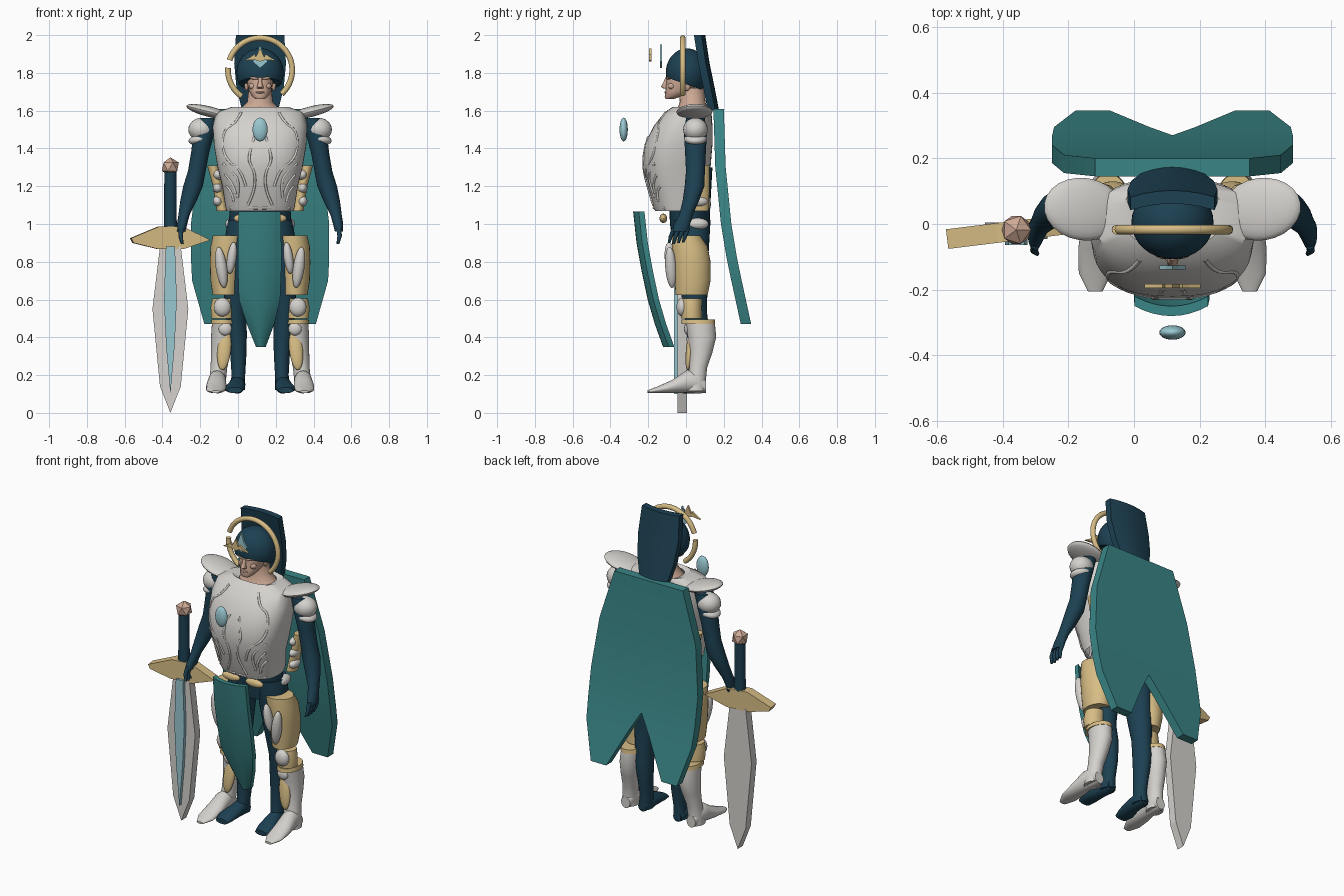
import bpy, bmesh, math
from mathutils import Matrix, Vector

if "Cube" in bpy.data.objects:
    bpy.data.objects.remove(bpy.data.objects["Cube"])

C = 0.117   # the figure stands off-centre because the sword is at its side
SX = -0.358  # sword centre


def mat(name, r, g, b):
    m = bpy.data.materials.new(name)
    m.diffuse_color = (r, g, b, 1)
    m.use_nodes = True
    m.node_tree.nodes["Principled BSDF"].inputs["Base Color"].default_value = m.diffuse_color
    return m


NAVY = mat("navy cloth", 0.012, 0.052, 0.085)
TEAL = mat("teal cloth", 0.042, 0.235, 0.24)
GOLD = mat("pale gold", 0.68, 0.51, 0.235)
PLATE = mat("light grey plate", 0.66, 0.64, 0.61)
SKIN = mat("skin", 0.62, 0.40, 0.30)
GEM = mat("pale blue gem", 0.32, 0.58, 0.64)


def finish(name, bm, m, mirror=False, x=C, smooth=40):
    bmesh.ops.recalc_face_normals(bm, faces=bm.faces)
    me = bpy.data.meshes.new(name)
    bm.to_mesh(me)
    bm.free()
    me.materials.append(m)
    o = bpy.data.objects.new(name, me)
    bpy.context.collection.objects.link(o)
    o.location.x = x
    if mirror:
        o.modifiers.new("mirror", 'MIRROR')
    if smooth:
        bpy.ops.object.select_all(action='DESELECT')
        o.select_set(True)
        bpy.context.view_layer.objects.active = o
        bpy.ops.object.shade_smooth_by_angle(angle=math.radians(smooth))
    return o


def spow(v, p):
    return math.copysign(abs(v) ** (2 / p), v)


def loft(name, rings, m, mirror=False, axis='z', n=28, p=2.0, caps=True):
    """Skin through rings (x, y, z, radius_a, radius_b) stacked along z or y."""
    bm = bmesh.new()
    loops = []
    for x, y, z, ra, rb in rings:
        loop = []
        for i in range(n):
            a = math.tau * i / n
            u, v = ra * spow(math.cos(a), p), rb * spow(math.sin(a), p)
            loop.append(bm.verts.new((x + u, y + v, z) if axis == 'z' else (x + u, y, z + v)))
        loops.append(loop)
    for a, b in zip(loops, loops[1:]):
        for i in range(n):
            j = (i + 1) % n
            bm.faces.new((a[i], a[j], b[j], b[i]))
    if caps:
        bm.faces.new(loops[0])
        bm.faces.new(loops[-1])
    return finish(name, bm, m, mirror)


def ball(name, c, r, m, mirror=False, rot=(0, 0, 0), seg=24):
    bm = bmesh.new()
    bmesh.ops.create_uvsphere(bm, u_segments=seg, v_segments=seg // 2, radius=1)
    M = Matrix.Translation(c)
    for ang, ax in zip(rot, 'XYZ'):
        M = M @ Matrix.Rotation(math.radians(ang), 4, ax)
    bmesh.ops.transform(bm, matrix=M @ Matrix.Diagonal((*r, 1)), verts=bm.verts)
    return finish(name, bm, m, mirror)


def prism(name, outline, y0, y1, m, x=C):
    """Flat x-z outline given real depth."""
    bm = bmesh.new()
    f = bm.faces.new([bm.verts.new((a, y0, b)) for a, b in outline])
    g = bmesh.ops.extrude_face_region(bm, geom=[f])['geom']
    bmesh.ops.translate(bm, vec=(0, y1 - y0, 0), verts=[v for v in g if isinstance(v, bmesh.types.BMVert)])
    return finish(name, bm, m, x=x, smooth=0)


def sheet(name, rows, thick, bow, m, mirror=False, n=6):
    """Cloth slab from rows (z, x_in, x_out, y_front); bow moves the rims back."""
    bm = bmesh.new()
    sides = []
    for back in (0, thick):
        sides.append([[bm.verts.new((a + (b - a) * i / n, y + back + bow * (2 * i / n - 1) ** 2, z))
                       for i in range(n + 1)] for z, a, b, y in rows])
    f, k = sides
    for s in sides:
        for r, q in zip(s, s[1:]):
            for i in range(n):
                bm.faces.new((r[i], r[i + 1], q[i + 1], q[i]))
    for r in (0, -1):
        for i in range(n):
            bm.faces.new((f[r][i], f[r][i + 1], k[r][i + 1], k[r][i]))
    for i in (0, -1):
        for r in range(len(rows) - 1):
            bm.faces.new((f[r][i], f[r + 1][i], k[r + 1][i], k[r][i]))
    return finish(name, bm, m, mirror, smooth=25)


# --- cape, crest panel, tabard ---
sheet("cape_wing", [(1.61, 0, .235, .145), (1.3, 0, .33, .155), (1.0, 0, .366, .185), (.82, 0, .366, .215),
                    (.70, .07, .36, .24), (.47, .19, .295, .29)], .055, 0, TEAL, True)
sheet("crest_panel", [(2.0, -.128, .128, .062), (1.85, -.137, .137, .085), (1.72, -.125, .125, .112),
                      (1.6, -.095, .095, .135)], .04, -.02, NAVY)
sheet("tabard", [(1.065, -.115, .108, -.28), (.9, -.117, .112, -.262), (.75, -.117, .112, -.235),
                 (.6, -.112, .106, -.203), (.47, -.07, .075, -.165), (.35, -.022, .03, -.122)],
      .03, .03, TEAL, n=8)

# --- dark body: hips, legs, feet, arms, hands ---
loft("hips", [(0, .02, z, a, b) for z, a, b in ((.9, .13, .09), (1.0, .165, .105), (1.12, .16, .11), (1.3, .17, .12))], NAVY)
loft("leg", [(.09, .03, 1.02, .08, .10), (.115, .03, .85, .085, .09), (.125, .04, .68, .07, .075),
             (.13, .05, .54, .055, .06), (.122, .065, .42, .052, .06), (.115, .065, .3, .042, .05),
             (.115, .055, .2, .036, .042), (.12, .05, .12, .04, .05)], NAVY, True)
loft("foot", [(.12, .09, .135, .028, .028), (.12, .05, .15, .042, .048), (.125, -.02, .142, .045, .038),
              (.135, -.09, .13, .052, .026), (.135, -.135, .12, .04, .015)], NAVY, True, axis='y')
loft("arm", [(.27, .05, 1.56, .05, .05), (.30, .05, 1.47, .055, .06), (.317, .05, 1.38, .048, .055),
             (.335, .05, 1.28, .047, .05), (.355, .045, 1.2, .052, .052), (.38, .025, 1.12, .043, .043),
             (.402, 0, 1.05, .03, .036), (.413, -.02, 1.0, .027, .042), (.418, -.035, .96, .022, .045)], NAVY, True)
for i, y in enumerate((-.075, -.05, -.025, 0)):
    loft("finger", [(.417, y + .012, .98, .013, .013), (.421, y - .005, .935, .012, .012),
                    (.412, y - .015, .895 + .004 * abs(i - 1), .007, .007)], NAVY, True, n=10)

# --- breastplate ---
TORSO = [(1.07, -.022, .178, .142), (1.1, -.022, .185, .155), (1.2, -.042, .2, .16), (1.3, -.05, .225, .18),
         (1.42, -.04, .245, .18), (1.52, -.015, .25, .155), (1.59, .01, .235, .125), (1.62, .03, .15, .1),
         (1.605, .03, .105, .085)]
loft("breastplate", [(0, cy, z, a, b) for z, cy, a, b in TORSO], PLATE, n=48, p=2.5, caps=False)


def chest_y(x, z):
    for (z0, *a), (z1, *b) in zip(TORSO, TORSO[1:8]):
        if z0 <= z <= z1:
            t = (z - z0) / (z1 - z0)
            cy, rx, ry = (p + (q - p) * t for p, q in zip(a, b))
            return cy - ry * max(0, 1 - abs(x / rx) ** 2.5) ** .4
    return 0


# raised trim and ribs following the chest
for path in (((.03, 1.46), (.055, 1.38), (.06, 1.33), (.025, 1.27), (.03, 1.17), (.065, 1.1)),
             ((.1, 1.59), (.13, 1.53), (.19, 1.5), (.2, 1.4), (.17, 1.33), (.1, 1.29), (.075, 1.2)),
             ((.195, 1.32), (.13, 1.27), (.11, 1.2), (.12, 1.14)),
             ((.185, 1.26), (.14, 1.22), (.13, 1.16)),
             ((.178, 1.2), (.15, 1.18), (.14, 1.12)), ((.01, 1.085), (.08, 1.085), (.16, 1.085))):
    cu = bpy.data.curves.new("chest_trim", 'CURVE')
    cu.dimensions = '3D'
    cu.bevel_depth, cu.bevel_resolution = .007, 2
    sp = cu.splines.new('NURBS')
    sp.points.add(len(path) - 1)
    for pt, (x, z) in zip(sp.points, path):
        pt.co = (x, chest_y(x, z), z, 1)
    sp.order_u, sp.use_endpoint_u, sp.resolution_u = 3, True, 6
    cu.materials.append(PLATE)
    o = bpy.data.objects.new("chest_trim", cu)
    bpy.context.collection.objects.link(o)
    o.location.x = C
    o.modifiers.new("mirror", 'MIRROR')
ball("chest_gem", (0, -.33, 1.5), (.04, .022, .063), GEM)

# --- shoulder armour ---
ball("shoulder_wing", (.27, .045, 1.595), (.125, .095, .028), PLATE, True, (0, -14, 8))
ball("shoulder_cup", (.31, .05, 1.5), (.07, .065, .062), PLATE, True)
ball("shoulder_lower_band", (.315, .05, 1.45), (.065, .06, .03), PLATE, True, (0, 12, 0))
# side straps and hip plates
for z in (1.12, 1.19, 1.26):
    ball("side_plate", (.225, .07, z), (.025, .045, .028), PLATE, True, (0, 20, 0))
loft("side_strap", [(.20, .08, 1.07, .03, .04), (.225, .085, 1.2, .025, .04), (.25, .085, 1.31, .03, .04)], GOLD, True)
ball("hip_plate", (.15, .06, 1.0), (.035, .06, .032), PLATE, True)
ball("belt_clasp", (.08, -.12, 1.03), (.06, .02, .025), GOLD, True)

# --- leg armour ---
loft("thigh_guard", [(.165, .0, .94, .085, .075), (.175, .02, .88, .088, .095), (.18, .03, .8, .086, .1),
                     (.185, .035, .7, .078, .095), (.185, .03, .625, .066, .085)], GOLD, True)
ball("thigh_plate_outer", (.205, -.08, .77), (.03, .03, .11), PLATE, True, (4, 8, 0))
ball("thigh_plate_inner", (.15, -.085, .82), (.025, .028, .085), PLATE, True, (4, -8, 0))
loft("knee_guard", [(.195, .03, .605, .058, .055), (.2, .028, .56, .062, .055), (.2, .03, .5, .058, .055)], GOLD, True)
ball("knee_cap", (.2, -.02, .56), (.045, .03, .05), PLATE, True)
loft("boot_collar", [(.195, .065, .495, .062, .088), (.195, .065, .47, .066, .09)], GOLD, True)
loft("boot_shaft", [(.195, .075, .475, .06, .078), (.2, .085, .4, .06, .075), (.208, .08, .32, .052, .06),
                    (.218, .065, .24, .044, .047), (.225, .055, .17, .044, .05), (.227, .05, .115, .046, .055)], PLATE, True)
loft("boot_foot", [(.225, .105, .14, .03, .035), (.225, .06, .165, .046, .062), (.228, 0, .165, .048, .058),
                   (.232, -.07, .14, .054, .036), (.235, -.15, .122, .05, .018), (.235, -.205, .112, .022, .007)],
     PLATE, True, axis='y')
ball("shin_inlay", (.19, .02, .335), (.036, .02, .11), GOLD, True, (-6, -6, 0))
ball("shin_cap", (.185, .01, .445), (.035, .02, .035), PLATE, True)

# --- neck, face and cap ---
loft("neck", [(0, .03, 1.58, .125, .09), (0, .035, 1.61, .105, .08), (0, .035, 1.645, .068, .068),
              (0, .03, 1.72, .06, .065)], SKIN)
loft("face", [(0, -.085, 1.662, .025, .022), (0, -.07, 1.675, .042, .043), (0, -.035, 1.705, .059, .073),
              (0, -.015, 1.75, .069, .09), (0, -.005, 1.79, .074, .097), (0, 0, 1.83, .07, .09)], SKIN, p=2.2)
loft("nose", [(0, -.108, 1.718, .017, .012), (0, -.115, 1.726, .017, .018), (0, -.108, 1.75, .01, .012),
              (0, -.1, 1.775, .009, .01)], SKIN, n=12)
ball("brow", (.03, -.092, 1.772), (.028, .014, .008), SKIN, True, (0, -6, 12))
ball("cheek", (.038, -.076, 1.73), (.022, .02, .018), SKIN, True)
ball("lips", (0, -.105, 1.697), (.024, .01, .006), SKIN)
ball("ear", (.072, .005, 1.735), (.012, .02, .03), SKIN, True)
bm = bmesh.new()
bmesh.ops.create_uvsphere(bm, u_segments=32, v_segments=20, radius=1)
bmesh.ops.transform(bm, matrix=Matrix.Translation((0, .005, 1.8)) @ Matrix.Diagonal((.125, .112, .13, 1)), verts=bm.verts)
cut = bmesh.ops.bisect_plane(bm, geom=bm.verts[:] + bm.edges[:] + bm.faces[:], plane_co=(0, -.1, 1.775),
                             plane_no=(0, .35, 1), clear_inner=True)
bmesh.ops.holes_fill(bm, edges=[e for e in bm.edges if e.is_boundary])
finish("cap", bm, NAVY)

# --- floating brow ornament ---
prism("crown_ornament", [(-.085, 1.865), (-.05, 1.885), (-.03, 1.9), (-.022, 1.885), (0, 1.93), (.022, 1.885),
                         (.03, 1.9), (.05, 1.885), (.085, 1.865), (.03, 1.87), (0, 1.86), (-.03, 1.87)], -.195, -.183, GOLD)
prism("brow_gem", [(0, 1.825), (.04, 1.86), (.02, 1.89), (0, 1.95), (-.02, 1.89), (-.04, 1.86)], -.138, -.126, GEM)

# --- halo arcs, open below and notched on one side ---
def arc(a0, a1, n=40, k=10):
    bm = bmesh.new()
    rings = []
    for i in range(n + 1):
        a = math.radians(a0 + (a1 - a0) * i / n)
        rings.append([])
        for j in range(k):
            t = math.tau * j / k
            r = .17 + .015 * math.cos(t)
            rings[-1].append(bm.verts.new((r * math.cos(a), -.017 + .015 * math.sin(t), 1.815 + r * math.sin(a))))
    for p, q in zip(rings, rings[1:]):
        for j in range(k):
            bm.faces.new((p[j], p[(j + 1) % k], q[(j + 1) % k], q[j]))
    bm.faces.new(rings[0])
    bm.faces.new(rings[-1])
    finish("halo_arc", bm, GOLD)


arc(-48, 162)
arc(176, 235, 14)

# --- sword ---
prism("blade", [(0, 0), (.055, .14), (.095, .55), (.055, .88), (-.055, .88), (-.095, .55), (-.055, .14)],
      -.045, .005, PLATE, SX)
prism("blade_inlay", [(0, .1), (.022, .35), (.034, .6), (.024, .88), (-.024, .88), (-.034, .6), (-.022, .35)],
      -.064, -.045, GEM, SX)
guard = prism("guard", [(-.212, .925), (-.06, .988), (.06, .988), (.212, .915), (.07, .868), (-.07, .868), (-.2, .9)],
              -.03, .03, GOLD, SX)
guard.location.y = -.02
guard.rotation_euler.z = math.radians(7)
loft("grip", [(SX - C, -.018, .98, .034, .03), (SX - C, -.018, 1.28, .032, .03)], NAVY, n=10)
bm = bmesh.new()
bmesh.ops.create_icosphere(bm, subdivisions=1, radius=.05)
bmesh.ops.translate(bm, vec=(0, -.018, 1.303), verts=bm.verts)
finish("pommel", bm, SKIN, x=SX, smooth=0)
